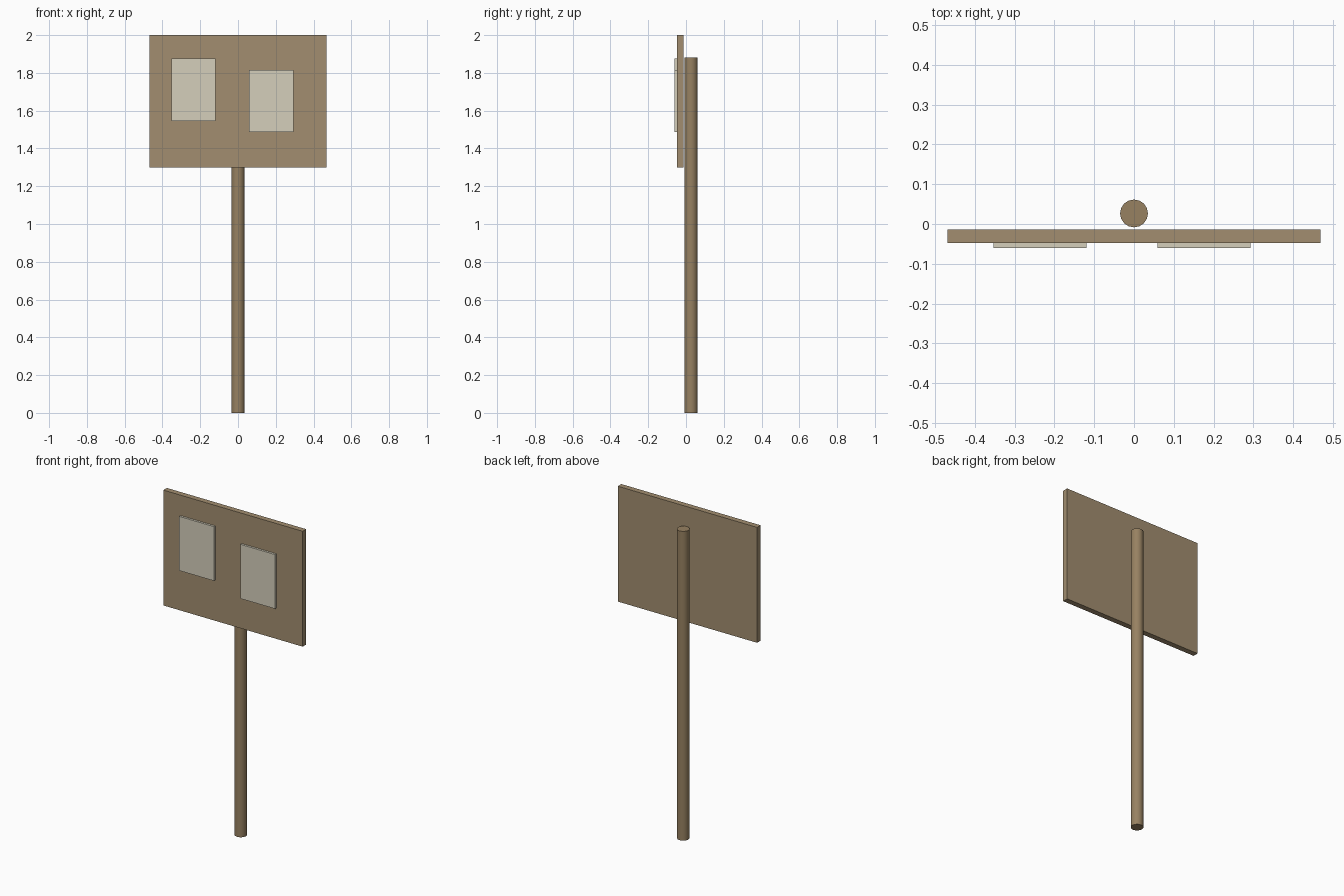
import bpy
from math import radians

if "Cube" in bpy.data.objects:
    bpy.data.objects.remove(bpy.data.objects["Cube"])


def material(name, rgb):
    m = bpy.data.materials.new(name)
    m.diffuse_color = (*rgb, 1)
    m.use_nodes = True
    m.node_tree.nodes["Principled BSDF"].inputs["Base Color"].default_value = m.diffuse_color
    return m


def box(name, x, y, z, mat):
    """Box from (min, max) ranges on each axis."""
    ranges = (x, y, z)
    bpy.ops.mesh.primitive_cube_add(size=1, location=[(a + b) / 2 for a, b in ranges])
    ob = bpy.context.object
    ob.name = name
    ob.scale = [b - a for a, b in ranges]
    bpy.ops.object.transform_apply(location=False, rotation=False, scale=True)
    ob.data.materials.append(mat)
    return ob


board_mat = material("board_wood", (0.36, 0.27, 0.16))
post_mat = material("post_wood", (0.31, 0.22, 0.12))
paper_mat = material("paper", (0.66, 0.62, 0.50))

# Round post standing just behind the board
bpy.ops.mesh.primitive_cylinder_add(vertices=16, radius=0.035, depth=1.882,
                                    location=(0, 0.0265, 0.941))
post = bpy.context.object
post.name = "post"
post.data.materials.append(post_mat)
bpy.ops.object.shade_smooth_by_angle(angle=radians(30))

# Notice board
box("board", (-0.469, 0.469), (-0.048, -0.014), (1.298, 2.0), board_mat)

# Two pinned notices on the front
for name, x, top in (("notice_left", -0.236, 1.876), ("notice_right", 0.176, 1.816)):
    box(name, (x - 0.117, x + 0.117), (-0.061, -0.048), (top - 0.33, top), paper_mat)
